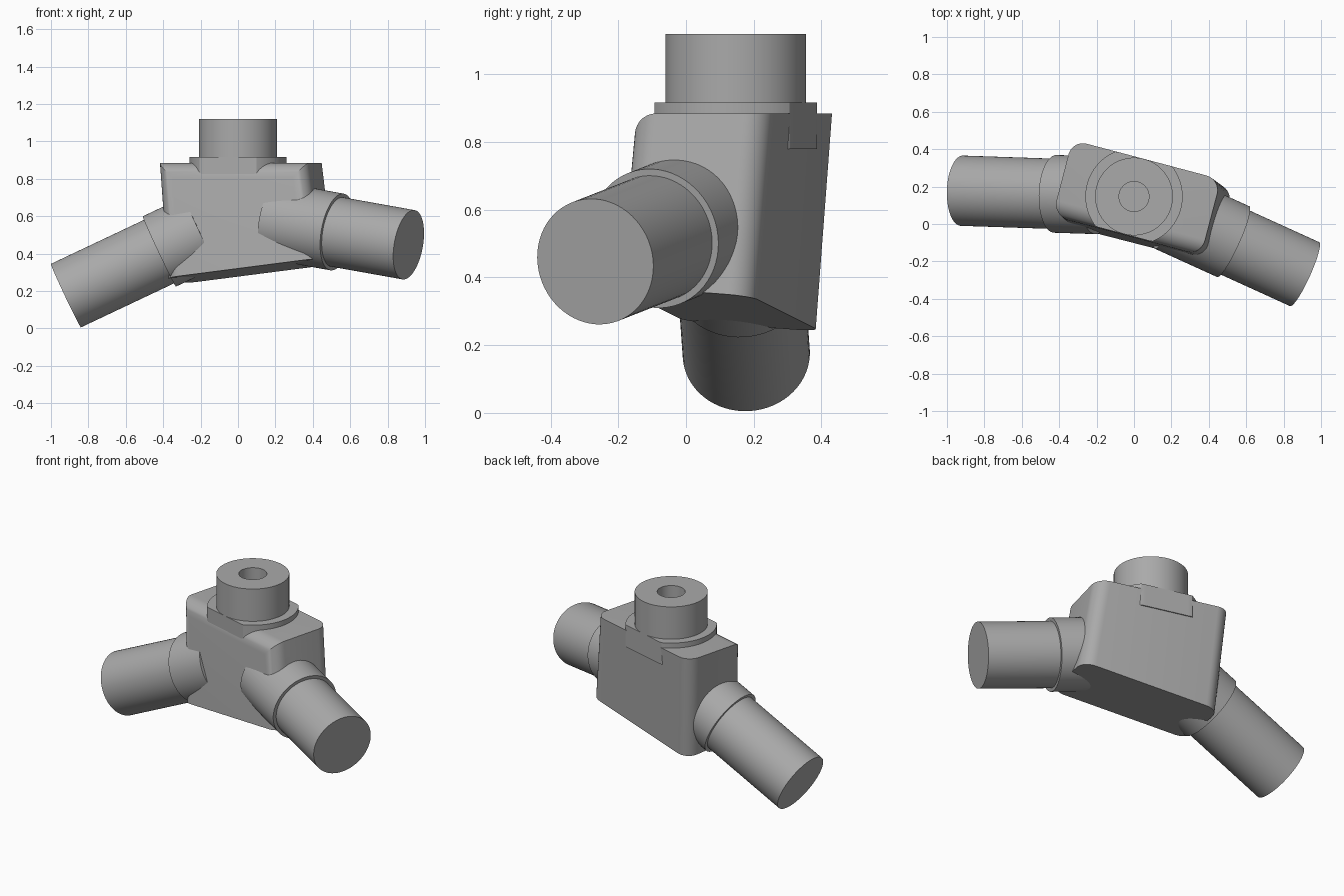
import bpy, bmesh, math
from mathutils import Vector

cube = bpy.data.objects.get("Cube")
if cube:
    bpy.data.objects.remove(cube, do_unlink=True)

grey = bpy.data.materials.new("plain_grey")
grey.use_nodes = True
color = (0.40, 0.40, 0.40, 1)
grey.diffuse_color = color
grey.node_tree.nodes["Principled BSDF"].inputs["Base Color"].default_value = color

HUB = Vector((0, 0.147, 0.61))
SLOPE = -0.265          # slab heading seen from above
HALF = 0.208            # half thickness of the slab


def add_object(name, bm):
    bmesh.ops.recalc_face_normals(bm, faces=bm.faces)
    mesh = bpy.data.meshes.new(name)
    bm.to_mesh(mesh)
    bm.free()
    mesh.materials.append(grey)
    obj = bpy.data.objects.new(name, mesh)
    bpy.context.collection.objects.link(obj)
    return obj


def rod(name, direction, start, end, radius):
    """Capped cylinder along a direction from the hub."""
    direction = direction.normalized()
    bm = bmesh.new()
    bmesh.ops.create_cone(bm, cap_ends=True, segments=64, radius1=radius,
                          radius2=radius, depth=end - start)
    turn = Vector((0, 0, 1)).rotation_difference(direction)
    for v in bm.verts:
        v.co = turn @ v.co + HUB + direction * (start + end) / 2
    return add_object(name, bm)


# Main block: leaning slab with a level top and a sloping underside
def slab_point(x, z, back):
    y = HUB.y + SLOPE * x + 0.06 * (z - 0.885) - 0.215
    if back:
        x, y = x + 0.105, y + 0.43 + SLOPE * 0.105 * -0 + SLOPE * 0.105
        if z < 0.8:
            z -= 0.03
    return Vector((x, y, z))


outline = [(-0.435, 0.885), (0.36, 0.885), (0.425, 0.375), (-0.39, 0.27)]
bm = bmesh.new()
front = [bm.verts.new(slab_point(x, z, False)) for x, z in outline]
back = [bm.verts.new(slab_point(x, z, True)) for x, z in outline]
bm.faces.new(front)
bm.faces.new(back[::-1])
for i in range(4):
    j = (i + 1) % 4
    bm.faces.new((front[i], back[i], back[j], front[j]))
bmesh.ops.recalc_face_normals(bm, faces=bm.faces)
rounded = [bm.edges.get(pair) for pair in (
    (front[0], front[1]), (front[1], front[2]), (front[3], front[0]),
    (back[1], back[2]), (back[3], back[0]))]
bmesh.ops.bevel(bm, geom=rounded, offset=0.08, offset_type='OFFSET',
                segments=8, profile=0.5, affect='EDGES', clamp_overlap=True)
parts = [add_object("main_block", bm)]

# Top collar: disc trimmed flat to the slab thickness
along = Vector((1, SLOPE, 0)).normalized()
across = Vector((-along.y, along.x, 0))
bm = bmesh.new()
ring = []
for i in range(96):
    a = math.tau * i / 96
    v = max(-HALF, min(HALF, 0.26 * math.sin(a)))
    p = along * 0.26 * math.cos(a) + across * v
    ring.append(bm.verts.new((p.x, p.y + HUB.y, 0.78)))
base = bm.faces.new(ring)
top = bmesh.ops.extrude_face_region(bm, geom=[base])["geom"]
bmesh.ops.translate(bm, vec=(0, 0, 0.137),
                    verts=[g for g in top if isinstance(g, bmesh.types.BMVert)])
parts.append(add_object("top_collar", bm))

# Three arms: name, tip, sleeve end, arm radius, bore radius
arms = [("top", Vector((0, 0.147, 1.12)), None, HALF, 0.08),
        ("right", Vector((-0.92, 0.178, 0.175)), 0.465, 0.188, 0.063),
        ("left", Vector((0.912, -0.268, 0.447)), 0.59, 0.188, 0.063)]
bores = []
for name, tip, sleeve_end, radius, bore in arms:
    axis = tip - HUB
    parts.append(rod(name + "_arm", axis, 0.2, axis.length, radius))
    if sleeve_end:
        parts.append(rod(name + "_sleeve", axis, 0.22, sleeve_end, HALF))
    bores.append(rod(name + "_bore_cutter", axis, -0.02, axis.length + 0.05, bore))

# Drill the bores through every part
for part in parts:
    for cutter in bores:
        cut = part.modifiers.new("bore", 'BOOLEAN')
        cut.operation = 'DIFFERENCE'
        cut.solver = 'EXACT'
        cut.object = cutter
graph = bpy.context.evaluated_depsgraph_get()
drilled = [bpy.data.meshes.new_from_object(p.evaluated_get(graph)) for p in parts]
for part, mesh in zip(parts, drilled):
    part.modifiers.clear()
    part.data = mesh
for cutter in bores:
    bpy.data.objects.remove(cutter, do_unlink=True)

# Smooth rounded surfaces, crisp edges
bpy.ops.object.select_all(action='DESELECT')
for part in parts:
    part.select_set(True)
bpy.context.view_layer.objects.active = parts[0]
bpy.ops.object.shade_smooth_by_angle(angle=math.radians(30))
